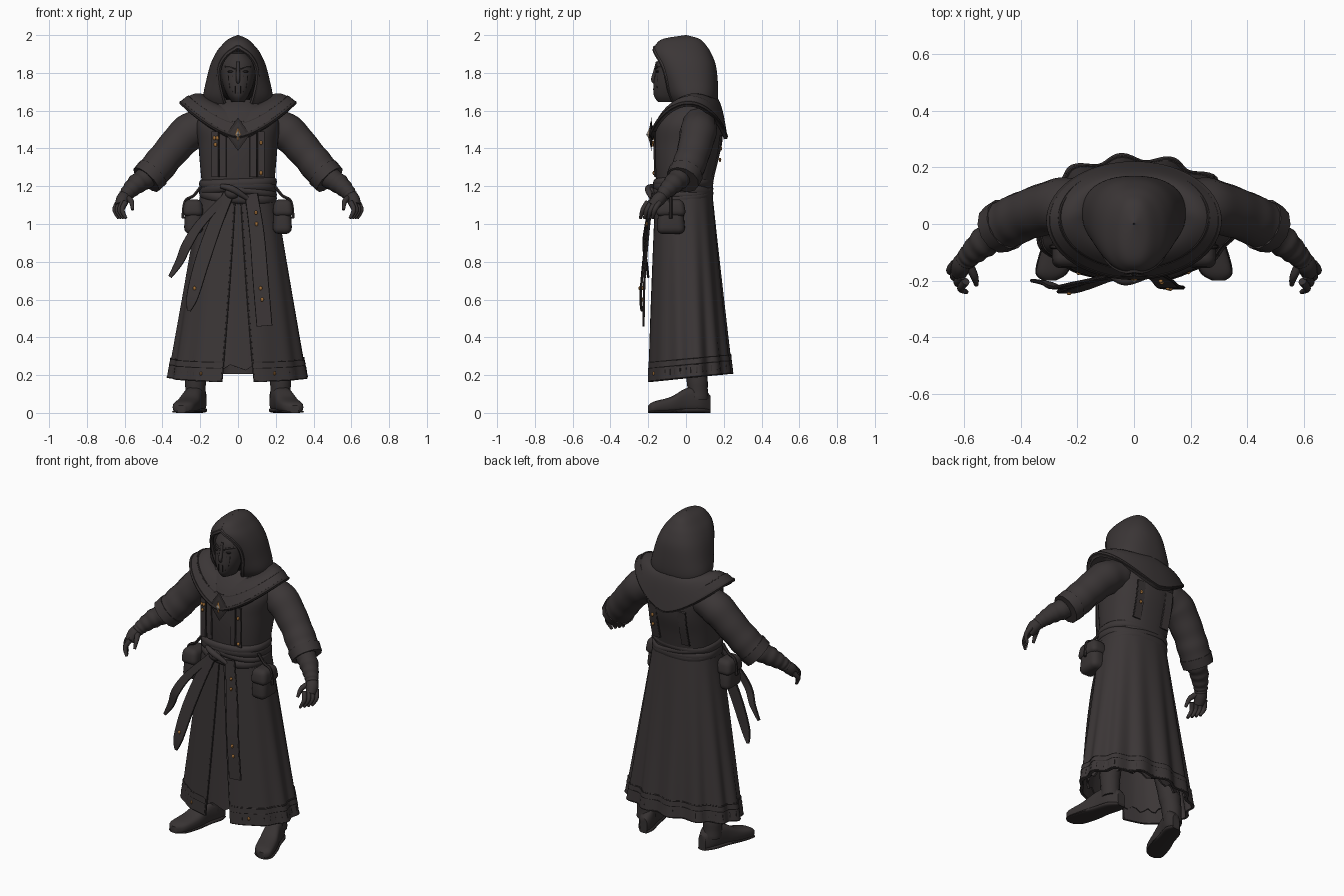
import bpy, bmesh, math
from mathutils import Vector

if "Cube" in bpy.data.objects:
    bpy.data.objects.remove(bpy.data.objects["Cube"])

parts = []


def material(name, *rgb):
    mat = bpy.data.materials.new(name)
    mat.use_nodes = True
    mat.diffuse_color = (*rgb, 1)
    shader = mat.node_tree.nodes["Principled BSDF"]
    shader.inputs["Base Color"].default_value = (*rgb, 1)
    shader.inputs["Roughness"].default_value = 0.8
    return mat


cloth = material("charcoal cloth", .044, .037, .0375)
trim = material("dark trim", .03, .025, .025)
leather = material("dark leather", .039, .033, .033)
shadow = material("black lining", .014, .012, .012)
gold = material("aged gold", .36, .16, .04)
crystal = material("pale crystal", .4, .38, .36)


def add(name, data, mat):
    obj = bpy.data.objects.new(name, data)
    bpy.context.scene.collection.objects.link(obj)
    data.materials.append(mat)
    parts.append(obj)
    return obj


def spline(keys, steps=6):
    """Catmull-Rom interpolation of tuples of any length."""
    out = []
    last = len(keys) - 1
    for i in range(last):
        quad = [keys[max(0, min(last, i + k))] for k in (-1, 0, 1, 2)]
        for s in range(steps):
            t = s / steps
            out.append(tuple(b + t / 2 * (c - a + t * (2*a - 5*b + 4*c - d + t * (3*b - a - 3*c + d)))
                             for a, b, c, d in zip(*quad)))
    return out + [tuple(keys[-1])]


def sheet(name, rows, mat, closed=False, thick=0, caps=False):
    """Surface through rows of points, optionally thickened."""
    bm = bmesh.new()
    grid = [[bm.verts.new(p) for p in row] for row in rows]
    n = len(grid[0])
    for low, high in zip(grid, grid[1:]):
        for j in range(n if closed else n - 1):
            k = (j + 1) % n
            bm.faces.new((low[j], low[k], high[k], high[j]))
    if caps:
        bm.faces.new(grid[0])
        bm.faces.new(grid[-1])
    bmesh.ops.recalc_face_normals(bm, faces=bm.faces)
    mesh = bpy.data.meshes.new(name)
    bm.to_mesh(mesh)
    bm.free()
    obj = add(name, mesh, mat)
    if thick:
        solid = obj.modifiers.new("thickness", "SOLIDIFY")
        solid.thickness, solid.offset = thick, 0


def tube(name, keys, mat, radius=None, steps=6, closed=False, ripple=0, waves=0):
    """Round sweep; keys are x, y, z and, without a fixed radius, r."""
    pts = spline(keys, steps) if steps else keys
    curve = bpy.data.curves.new(name, "CURVE")
    curve.dimensions, curve.bevel_depth = "3D", 1
    curve.bevel_resolution = 1 if radius else 4
    curve.use_fill_caps = True
    line = curve.splines.new("POLY")
    line.points.add(len(pts) - 1)
    line.use_cyclic_u = closed
    for i, (dot, p) in enumerate(zip(line.points, pts)):
        dot.co = (*p[:3], 1)
        dot.radius = (radius or p[3]) * (1 + ripple * math.sin(waves * math.tau * i / len(pts)))
    add(name, curve, mat)


def ribbon(name, keys, mat, thick=.012):
    """Flat strip facing the front or back; keys are x, y, z, width."""
    pts = spline(keys, 8)
    rows = []
    for i, p in enumerate(pts):
        way = Vector(pts[min(i + 1, len(pts) - 1)][:3]) - Vector(pts[max(i - 1, 0)][:3])
        across = way.cross(Vector((0, 1, 0))).normalized() * p[3] / 2
        rows.append([Vector(p[:3]) + across * u for u in (-1, 0, 1)])
    sheet(name, rows, mat, thick=thick)
    for edge in (0, 2):
        tube(name + "_edge", [r[edge] for r in rows], trim, .0045, 0)


def ball(name, mat, at, size, segments=20, rings=12):
    bm = bmesh.new()
    bmesh.ops.create_uvsphere(bm, u_segments=segments, v_segments=rings, radius=1)
    for v in bm.verts:
        v.co = Vector(at) + v.co * Vector(size)
    mesh = bpy.data.meshes.new(name)
    bm.to_mesh(mesh)
    bm.free()
    add(name, mesh, mat)


def box(name, mat, at, size, bevel):
    bm = bmesh.new()
    bmesh.ops.create_cube(bm, size=1)
    for v in bm.verts:
        v.co = Vector(at) + v.co * Vector(size) * (1.1 if v.co.z < 0 else .9)
    mesh = bpy.data.meshes.new(name)
    bm.to_mesh(mesh)
    bm.free()
    mod = add(name, mesh, mat).modifiers.new("round", "BEVEL")
    mod.width, mod.segments = bevel, 4


def power(v, p=.85):
    return math.copysign(abs(v) ** p, v)


def around(a, z, half, front, back, p=.85):
    """Point on a rounded body outline; angle a starts at the front."""
    return Vector((half * power(math.sin(a), p), (front + back) / 2 - (back - front) / 2 * power(math.cos(a), p), z))


def angles(n, gap=0):
    return [gap + (math.tau - 2 * gap) * j / (n if not gap else n - 1) for j in range(n)]


def flip(keys, s):
    return [(k[0] * s, *k[1:]) for k in keys]


# Torso
body = [(1.15, .185, -.15, .13), (1.3, .2, -.165, .16), (1.42, .21, -.17, .19),
        (1.53, .22, -.16, .195), (1.61, .18, -.11, .18), (1.66, .1, -.05, .14)]
sheet("torso", [[around(a, *k) for a in angles(48)] for k in spline(body)], cloth, True, caps=True)


# Skirt with folds that deepen to the back, open at the front
def skirt_point(a, t, grow=1.0):
    p = around(a, 1.2 - t * (1.015 + .022 * math.cos(a)), .187 + .168 * t, -.155 - .045 * t, .13 + .1 * t, 1 - .15 * (1 - t))
    fold = t * (.032 - .026 * math.cos(a)) * math.cos(13 * a + 1.5)
    p.xy *= grow + fold
    return p


def opening(t):
    return .05 + .2 * t


def skirt_row(t, grow=1.0, n=130):
    return [skirt_point(a, t, grow) for a in angles(n, opening(t))]


sheet("skirt", [skirt_row(i / 20) for i in range(21)], cloth, thick=.012)
sheet("hem_band", [skirt_row(.9 + i / 30, 1.015) for i in range(4)], cloth, thick=.012)
for t in (.9, .93, .995):
    tube("hem_piping", skirt_row(t, 1.025), trim, .005, 0)
for a in angles(44, .32):
    tube("hem_stitch", [skirt_point(a, t, 1.025) for t in (.945, .975)], trim, .004, 0)
for s in (1, -1):
    for name, shift, r in (("skirt_opening_edge", 0, .006), ("skirt_front_seam", .2, .004)):
        tube(name, [skirt_point(s * (opening(i / 20) + shift), i / 20, 1.005) for i in range(21)], trim, r, 0)

# Inner robe filling the opening, with a ragged edge
under = [[around(a, 1.15 - t * (.91 + .015 * math.sin(17 * a)), .17 + .11 * t, -.148 - .04 * t, .11 + .05 * t)
          for a in angles(60)] for t in (0, .5, 1)]
sheet("inner_robe", under, cloth, True, .01)


# Shoulder mantle
def mantle_row(s, lift=0):
    row = []
    for a in angles(72):
        inner = Vector((.15 * math.sin(a), .05 - .11 * math.cos(a), 1.66 - .05 * max(0, math.cos(a))))
        outer = Vector((.3 * math.sin(a), .012 - .198 * math.cos(a), 1.45 + .18 * abs(math.sin(a)) ** 1.5))
        p = inner.lerp(outer, s)
        p.z += .035 * math.sin(math.pi * s) + lift
        row.append(p)
    return row


sheet("mantle", [mantle_row(i / 8) for i in range(9)], cloth, True, .022)
sheet("mantle_border", [mantle_row(.76 + i * .08, .012) for i in range(4)], cloth, True, .014)
for s, r in ((.75, .006), (1, .012)):
    tube("mantle_piping", mantle_row(s, .012), trim, r, 0, True)

# Cowl folds at the throat
for i in range(3):
    loop = [(.14 * math.sin(a), .03 - .1 * math.cos(a) - .032 * i * max(0, math.cos(a)),
             1.64 - (.035 + .032 * i) * max(0, math.cos(a)) ** 2) for a in angles(40)]
    tube("cowl_fold", loop, cloth, .024, 0, True)

# Hood, head and mask
hood = spline([(1.63, .16, -.06, .155, .07), (1.68, .178, -.09, .165, .085), (1.76, .163, -.12, .163, .1),
               (1.84, .142, -.15, .153, .092), (1.9, .115, -.168, .13, .055), (1.94, .085, -.16, .105, 0),
               (1.975, .048, -.12, .07, 0), (1.995, .002, -.002, .002, 0)])
rows = []
for z, half, front, back, gap in hood:
    start = math.asin(max(gap, .00002) / half) ** (1 / .85)
    rows.append([around(a, z, half, front, back) for a in angles(50, start)])
sheet("hood", rows, cloth, thick=.01)
rim = [r for r in rows if r[0].z < 1.935]
tube("hood_rim", [r[0] for r in rim] + [r[-1] for r in reversed(rim)], cloth, .012, 0)
ball("head", shadow, (0, -.01, 1.78), (.115, .11, .14))
tube("neck", [(0, .03, 1.55, .07), (0, 0, 1.72, .06)], shadow)

face = spline([(1.65, .03, -.145), (1.68, .05, -.165), (1.73, .07, -.168),
               (1.79, .083, -.16), (1.85, .082, -.15), (1.9, .05, -.12)])
sheet("mask", [[(w * math.sin(u), y + .09 * (1 - math.cos(u)), z)
                for u in [math.pi * (j / 20 - .5) for j in range(21)]] for z, w, y in face], leather, thick=.01)
tube("mask_nose", [(0, -.152, 1.86, .007), (0, -.165, 1.8, .01), (0, -.174, 1.765, .011), (0, -.165, 1.745, .007)], leather)
for s in (1, -1):
    tube("mask_brow", flip([(.012, -.158, 1.823), (.04, -.152, 1.832), (.068, -.125, 1.835)], s), leather, .006)
    ball("mask_eye", shadow, (.035 * s, -.148, 1.807), (.02, .012, .007), 12, 8)
    for x, low in ((.03, 1.7), (.05, 1.72)):
        tube("mask_groove", flip([(x, -.163 + x * x * 6, 1.785), (x * .85, -.168 + x * x * 6, low)], s), shadow, .003, 0)
for i in range(-1, 2):
    tube("mask_mouth_slot", [(i * .013, -.17, z) for z in (1.73, 1.69)], shadow, .003, 0)

# Diamond brooch at the mantle point
for name, mat, y, w, h in (("brooch_edge", trim, -.184, .064, .088), ("brooch_plate", leather, -.188, .048, .066),
                           ("brooch_setting", gold, -.194, .017, .036), ("brooch_gem", crystal, -.199, .01, .02)):
    ball(name, mat, (0, y, 1.475), (w, .012, h), 4, 2)

# Wrapped belt with knot and hanging ends
for z, tilt, turn, tall in ((1.215, .008, 0, .026), (1.18, .022, 1.2, .03), (1.15, .02, 4, .028), (1.185, .03, 3.2, .022)):
    band = []
    for k in range(7):
        v = math.pi * (k / 6 - .5)
        bulge = .02 * math.cos(v)
        band.append([around(a, z + tilt * math.sin(a + turn) + tall * math.sin(v),
                            .186 + bulge, -.155 - bulge, .125 + bulge) for a in angles(60)])
    sheet("belt_wrap", band, cloth, True)
ball("belt_knot", cloth, (-.03, -.182, 1.165), (.04, .025, .032))
tube("knot_loop", [(-.09, -.175, 1.2, .012), (-.03, -.2, 1.185, .018), (.05, -.18, 1.135, .012)], cloth)
ribbon("long_sash_end", [(-.05, -.18, 1.16, .05), (-.12, -.2, 1, .065), (-.19, -.225, .8, .07),
                         (-.24, -.24, .62, .055), (-.26, -.235, .54, .012)], cloth)
ribbon("straight_sash_end", [(.07, -.178, 1.16, .06), (.1, -.2, .95, .07),
                             (.12, -.22, .7, .075), (.14, -.225, .46, .075)], cloth)
ribbon("short_sash_end", [(-.06, -.18, 1.15, .03), (-.2, -.21, 1, .04), (-.27, -.225, .89, .045),
                          (-.31, -.21, .8, .035), (-.36, -.2, .72, .012)], cloth)
for x, y, z in ((.095, -.203, 1.06), (.098, -.208, 1), (.12, -.228, .66), (.128, -.23, .6), (-.23, -.245, .66),
                (-.11, -.176, 1.455), (-.125, -.176, 1.455), (-.12, -.176, 1.42), (.122, -.174, 1.43), (.122, -.17, 1.27),
                (.1, .185, 1.4), (.1, .18, 1.34)):
    ball("gold_stud", gold, (x, y, z), (.009, .007, .011), 8, 6)

for s in (1, -1):
    # Chest and back straps
    for x in (.08, .122):
        ribbon("chest_strap", flip([(x, -.162, 1.25, .03), (x, -.165, 1.36, .03), (x, -.164, 1.49, .03)], s), cloth)
    ribbon("back_strap", flip([(.1, .143, 1.25, .05), (.1, .172, 1.37, .05), (.1, .186, 1.47, .05)], s), cloth)
    ball("hem_stud", gold, skirt_point(.57 * s, .96, 1.03), (.008, .01, .011), 8, 6)

    # Wide sleeve, cuff and wrapped forearm
    tube("sleeve", flip([(.16, .07, 1.53, .09), (.26, .065, 1.485, .098), (.36, .04, 1.38, .09),
                         (.43, .01, 1.295, .09), (.48, -.015, 1.24, .086)], s), cloth, steps=8, ripple=.014, waves=5)
    tube("sleeve_cuff", flip([(.45, .0, 1.272, .094), (.486, -.018, 1.234, .09)], s), cloth, steps=2)
    tube("forearm_wrap", flip([(.45, -.01, 1.265, .06), (.525, -.06, 1.22, .055), (.58, -.11, 1.17, .041),
                               (.598, -.13, 1.145, .035)], s), leather, steps=12, ripple=.04, waves=6)

    # Gloved hand
    tube("palm", flip([(.59, -.115, 1.16, .03), (.61, -.145, 1.13, .036), (.62, -.175, 1.095, .028)], s), leather)
    for i in range(4):
        dx, dy = -.013 * i, -.021 * i
        tube("finger", flip([(.635 + dx, -.14 + dy, 1.115, .015), (.652 + dx, -.165 + dy, 1.075, .013),
                             (.632 + dx, -.178 + dy, 1.03, .008)], s), leather)
    tube("thumb", flip([(.59, -.135, 1.14, .018), (.565, -.185, 1.12, .014), (.558, -.215, 1.075, .008)], s), leather)

    # Belt pouch
    box("pouch", leather, (.235 * s, -.08, 1.035), (.095, .14, .16), .035)
    box("pouch_flap", leather, (.238 * s, -.08, 1.09), (.102, .148, .09), .03)
    tube("pouch_strap", flip([(.195, -.08, 1.2), (.235, -.08, 1.15), (.28, -.08, 1.12), (.292, -.08, 1.03)], s), trim, .009)

    # Boot, toes turned outward
    foot = spline([(-.2, .022, .04), (-.17, .055, .06), (-.08, .06, .085), (0, .052, .13), (.08, .05, .14), (.13, .025, .09)])
    for name, mat, wide, top in (("boot_foot", leather, 1, 1), ("boot_sole", trim, 1.06, .2)):
        rows = [[((.24 - y * .3 + w * wide * power(math.cos(a), .7)) * s, y, h * top / 2 * (1 + power(math.sin(a), .7)))
                 for a in angles(24)] for y, w, h in foot]
        sheet(name, rows, mat, True, caps=True)
    tube("boot_shaft", flip([(.225, .065, .07, .055), (.225, .06, .16, .056), (.215, .05, .26, .062),
                             (.18, .03, .5, .07)], s), leather, ripple=.02, waves=4)

# Turn every part into a mesh and smooth it, keeping hard edges
bpy.ops.object.select_all(action="DESELECT")
for part in parts:
    part.select_set(True)
bpy.context.view_layer.objects.active = parts[0]
bpy.ops.object.convert(target="MESH")
bpy.ops.object.shade_smooth_by_angle(angle=math.radians(40))
